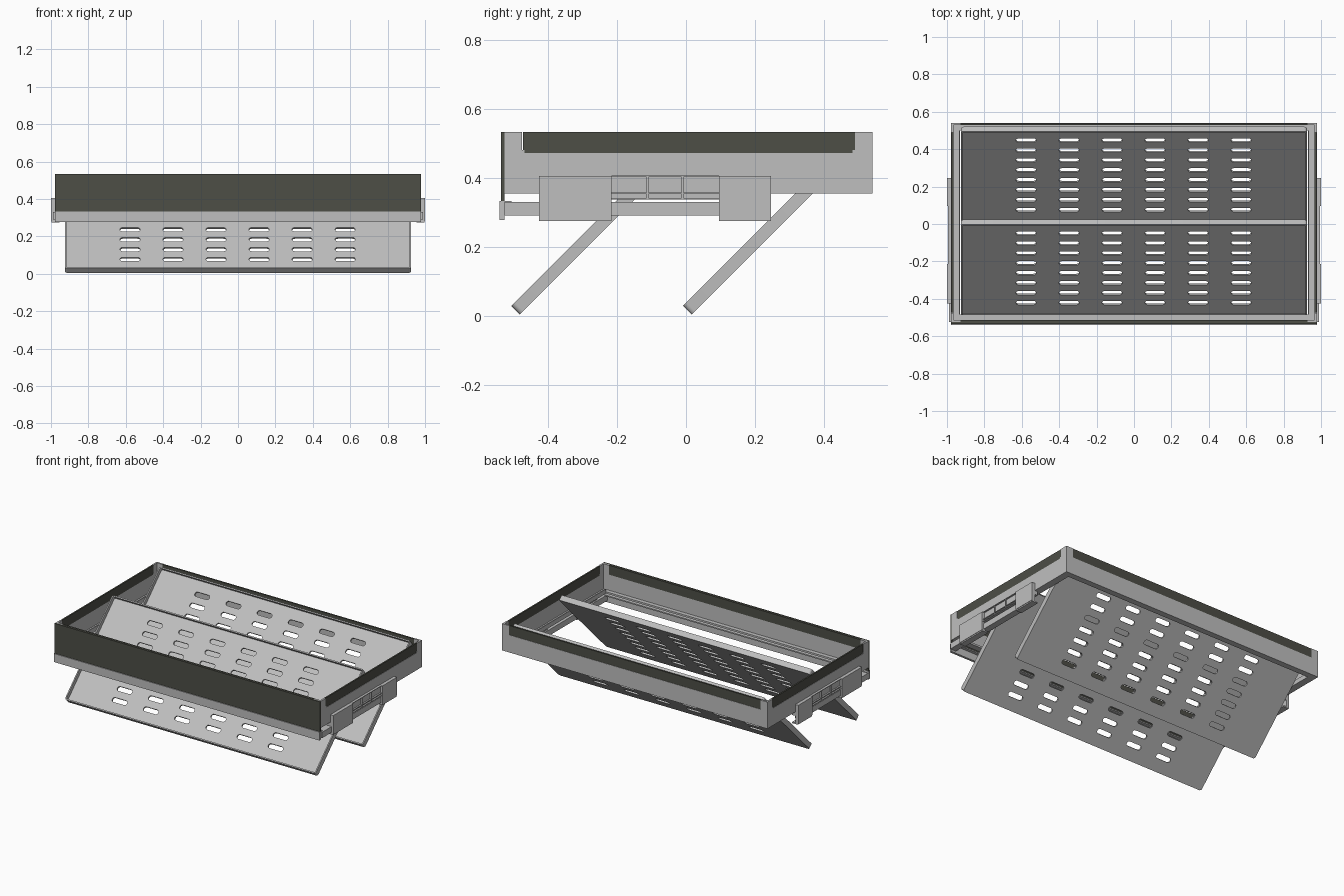
import bpy
from math import cos, sin, pi, radians
from mathutils import Matrix

if "Cube" in bpy.data.objects:
    bpy.data.objects.remove(bpy.data.objects["Cube"])


def material(name, rgb):
    m = bpy.data.materials.new(name)
    m.use_nodes = True
    m.diffuse_color = (*rgb, 1)
    m.node_tree.nodes["Principled BSDF"].inputs["Base Color"].default_value = (*rgb, 1)
    return m


GREY = material("light grey", (0.52, 0.52, 0.52))
DARK = material("dark olive grey", (0.075, 0.077, 0.062))


def box(name, x, y, z, mat=GREY):
    """Box from (min, max) pairs."""
    bpy.ops.mesh.primitive_cube_add(size=1)
    o = bpy.context.object
    o.name = name
    o.data.transform(Matrix.Translation([sum(p) / 2 for p in (x, y, z)])
                     @ Matrix.Diagonal([p[1] - p[0] for p in (x, y, z)] + [1]))
    o.data.materials.append(mat)
    return o


def rounded(cx, cy, w, h, r, n=4):
    """Outline of a rounded rectangle."""
    pts = []
    for k, (sx, sy) in enumerate([(1, 1), (-1, 1), (-1, -1), (1, -1)]):
        for i in range(n + 1):
            a = (k + i / n) * pi / 2
            pts.append((cx + sx * (w / 2 - r) + r * cos(a),
                        cy + sy * (h / 2 - r) + r * sin(a)))
    return pts


def plate(name, outlines, z, matrix):
    """Flat plate with holes, between the two heights in z."""
    cu = bpy.data.curves.new(name, 'CURVE')
    cu.dimensions = '2D'
    cu.fill_mode = 'BOTH'
    cu.extrude = (z[1] - z[0]) / 2
    for pts in outlines:
        s = cu.splines.new('POLY')
        s.points.add(len(pts) - 1)
        for p, (px, py) in zip(s.points, pts):
            p.co = (px, py, 0, 1)
        s.use_cyclic_u = True
    tmp = bpy.data.objects.new(name + "_outline", cu)
    bpy.context.collection.objects.link(tmp)
    bpy.context.view_layer.update()
    dg = bpy.context.evaluated_depsgraph_get()
    me = bpy.data.meshes.new_from_object(tmp.evaluated_get(dg))
    bpy.data.objects.remove(tmp)
    me.transform(matrix @ Matrix.Translation((0, 0, sum(z) / 2)))
    me.materials.clear()
    me.materials.append(GREY)
    o = bpy.data.objects.new(name, me)
    bpy.context.collection.objects.link(o)
    return o


# Two slanted vented trays
L, W = 0.713, 1.85
slots = [rounded(-0.002 + (c - 2.5) * 0.23, L / 2 + (r - 3.5) * 0.075, 0.108, 0.03, 0.0145)
         for c in range(6) for r in range(8)]
rim = rounded(0, L / 2, W, L, 0.014)
inner = rounded(0, L / 2, W - 0.016, L - 0.016, 0.007)
for name, y in (("front_tray", -0.481), ("back_tray", 0.016)):
    m = Matrix.Translation((0, y, 0.004)) @ Matrix.Rotation(radians(45), 4, 'X')
    plate(name + "_sheet", [rim] + slots, (0, 0.01), m)
    plate(name + "_rim", [rim, inner], (0.01, 0.035), m)

# Frame walls, inner ledge, dark top inserts and corner posts
X, F, B, T = 0.978, -0.525, 0.54, 0.012
LOW, MID, TOP = 0.355, 0.471, 0.533
for side, name in ((1, "left"), (-1, "right")):
    def sx(a, b):
        return sorted((side * a, side * b))
    box(name + "_wall", sx(X - T, X), (F, B), (LOW, MID))
    box(name + "_ledge", sx(0.93, X - T), (F + T, B - T), (LOW, LOW + 0.012))
    box(name + "_ledge_lip", sx(0.93, 0.936), (F + 0.04, B - 0.04), (LOW + 0.012, LOW + 0.03))
    box(name + "_top_insert", sx(X - T, X - 0.002), (-0.472, 0.492), (MID, TOP), DARK)
    for end, y0, d in (("front", F, 1), ("back", B, -1)):
        ys = sorted((y0, y0 + d * 0.05))
        box(f"{name}_{end}_post_side", sx(X - T, X), ys, (MID, TOP))
        box(f"{name}_{end}_post_face", sx(X - 0.05, X - T), sorted((y0, y0 + d * T)), (MID, TOP))
        ty = y0 + d * 0.053
        box(f"{name}_{end}_post_foot", sx(X - T - 0.001, X), (ty - 0.005, ty + 0.005), (MID, MID + 0.009))

    # Slide rail with its two bracket blocks and ribbed middle
    box(name + "_rail", sx(0.945, 0.988), (F, 0.2), (0.29, 0.329))
    for end, ys in (("front", (-0.425, -0.215)), ("back", (0.095, 0.246))):
        box(f"{name}_{end}_bracket", sx(X, 1.0), ys, (0.283, 0.405))
        box(f"{name}_{end}_bracket_foot", sx(0.955, 0.997), ys, (0.275, 0.283))
        box(f"{name}_{end}_bracket_web", sx(0.955, X), ys, (0.329, LOW))
    for i, z in enumerate((0.337, 0.353, 0.402)):
        box(f"{name}_bracket_bar_{i + 1}", sx(X, 0.994), (-0.215, 0.095), (z, z + 0.004))
    box(name + "_bracket_back", sx(X, 0.984), (-0.215, 0.095), (0.337, 0.405))
    for i in range(2):
        y = -0.112 + i * 0.102
        box(f"{name}_bracket_rib_{i + 1}", sx(X, 0.994), (y - 0.003, y + 0.003), (0.337, 0.405))

for name, y0, d in (("front", F, 1), ("back", B, -1)):
    def sy(a, b):
        return sorted((y0 + d * a, y0 + d * b))
    box(name + "_wall", (T - X, X - T), sy(0, T), (LOW, MID))
    box(name + "_ledge", (-0.93, 0.93), sy(T, 0.04), (LOW, LOW + 0.012))
    box(name + "_top_insert", (0.05 - X, X - 0.05), sy(0.002, T), (MID, TOP), DARK)

# Dark front panel and the cross bar below it
box("front_panel", (-X, X), (-0.535, F), (0.333, TOP), DARK)
box("front_bar", (-X, X), (-0.54, F), (0.277, 0.333))
box("front_bar_shelf", (-X, X), (F, F + 0.02), (0.325, 0.333))
